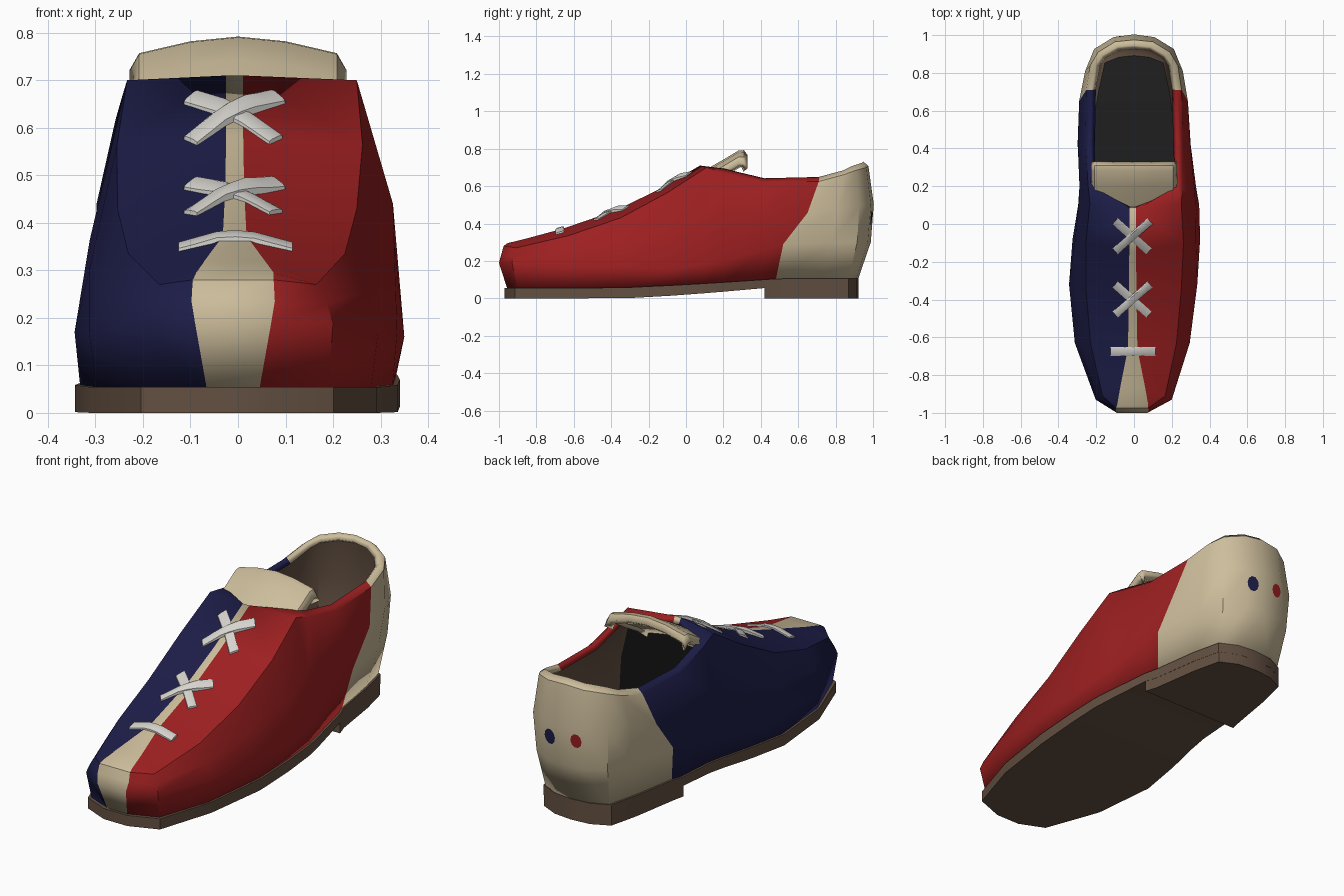
import bpy, bmesh, math
from mathutils import Vector as V
from mathutils.bvhtree import BVHTree

if "Cube" in bpy.data.objects:
    bpy.data.objects.remove(bpy.data.objects["Cube"])


def mat(name, r, g, b):
    m = bpy.data.materials.new(name)
    m.diffuse_color = (r, g, b, 1)
    m.use_nodes = True
    m.node_tree.nodes["Principled BSDF"].inputs["Base Color"].default_value = m.diffuse_color
    return m


RED = mat("red leather", .34, .014, .015)
BLUE = mat("navy leather", .013, .013, .07)
BEIGE = mat("beige leather", .61, .51, .33)
BROWN = mat("brown sole", .125, .08, .054)
BLACK = mat("black lining", .014, .014, .014)
WHITE = mat("white lace", .68, .66, .62)


def finish(bm, name, mats, angle=35):
    bmesh.ops.recalc_face_normals(bm, faces=bm.faces)
    me = bpy.data.meshes.new(name)
    bm.to_mesh(me)
    bm.free()
    ob = bpy.data.objects.new(name, me)
    bpy.context.collection.objects.link(ob)
    for m in mats:
        me.materials.append(m)
    bpy.ops.object.select_all(action='DESELECT')
    ob.select_set(True)
    bpy.context.view_layer.objects.active = ob
    bpy.ops.object.shade_smooth_by_angle(angle=math.radians(angle))
    return ob


def clamp(t):
    return max(0, min(1, t))


def bump(y, c, w):
    return math.exp(-((y - c) / w) ** 2)


def sole_top(y):
    return .05 + .052 * clamp((y + .45) / .95) ** 1.3


def sole_low(y):
    return .055 * clamp((y + .35) / .77) ** 1.3


# Right-hand columns from toe to throat: base xy, widest xyz, shoulder xyz, stripe edge xyz
FRONT = [
    (.055, -.955, .08, -1.0, .19, .085, -.975, .28, .082, -.955, .295),
    (.19, -.90, .20, -.93, .19, .165, -.91, .27, .065, -.86, .318),
    (.28, -.63, .295, -.63, .17, .225, -.63, .335, .025, -.66, .372),
    (.325, -.30, .335, -.32, .17, .25, -.35, .43, .02, -.38, .468),
    (.33, -.08, .35, -.08, .16, .262, -.10, .565, .018, -.15, .58),
    (.325, .10, .345, .10, .18, .25, .11, .70, .018, .075, .71),
]
# Columns round the opening to the heel: base xy, widest xyz, rim xyz, optional bow of the seam
BACK = [
    (.31, .20, .328, .20, .20, .258, .20, .67),
    (.27, .42, .30, .42, .26, .258, .42, .618),
    (.25, .48, .282, .52, .29, .252, .71, .625, .035),
    (.215, .72, .245, .78, .30, .232, .84, .66),
    (.18, .87, .20, .915, .30, .19, .91, .685),
    (.09, .91, .102, .972, .30, .10, .965, .70),
    (0, .92, 0, .988, .30, 0, .975, .708),
]


def column(c, side):
    def skew(x, y, k=1):
        if side > 0:
            return x
        d = .02 * bump(y, -.55, .3) - .05 * bump(y, .12, .25) + .014 * bump(y, .5, .15)
        return -(x + d * k * min(1, x / .3))
    B = V((skew(c[0], c[1]), c[1], sole_top(c[1])))
    W = V((skew(c[2], c[3]), c[3], c[4]))
    S = V((skew(c[5], c[6], .4), c[6], c[7]))
    d = V((W.x, max(0, W.y - .8) * 1.5, 0)).normalized()
    N = (W + S) / 2 + d * .055 * (S.z - W.z)
    if len(c) == 9:
        N.y += c[8]
    if len(c) > 9:
        T = V((side * c[8] - .007, c[9], c[10]))
    else:
        T = S - d * .028 + V((0, 0, .024))
    return [B, W, N, S, T]


cols = FRONT + BACK
right = [column(c, 1) for c in cols]
left = [column(c, -1) for c in cols]
for c in (right[0], left[0]):
    for p in c[:4]:
        p.x -= .01

# Upper: two side panels, heel cap and centre stripe
# slots 0-2 get a black lining, 3-5 a brown lining, 6-8 keep their colour inside the rim
bm = bmesh.new()
rv = [[bm.verts.new(p) for p in c] for c in right]
lv = [[bm.verts.new(p) for p in c] for c in left[:-1]] + [rv[-1]]
for vs, m in ((rv, 0), (lv, 1)):
    for i in range(len(vs) - 1):
        for k in range(4):
            f = bm.faces.new((vs[i][k], vs[i + 1][k], vs[i + 1][k + 1], vs[i][k + 1]))
            f.material_index = (2 if i >= 8 else m) + (0 if i < 5 else 6 if k == 3 else 3)
for k in range(4):
    bm.faces.new((lv[0][k], rv[0][k], rv[0][k + 1], lv[0][k + 1])).material_index = 2
for i in range(5):
    bm.faces.new((lv[i][4], rv[i][4], rv[i + 1][4], lv[i + 1][4])).material_index = 2
bmesh.ops.recalc_face_normals(bm, faces=bm.faces)
tree = BVHTree.FromBMesh(bm)
outer = [RED, BLUE, BEIGE]
upper = finish(bm, "upper", outer * 3 + [BLACK] * 3 + [BROWN] * 3 + outer, 37)
mod = upper.modifiers.new("thickness", 'SOLIDIFY')
mod.thickness = .035
mod.offset = -1
mod.material_offset = 9


# Slabs that follow the footprint
def slab(name, first, grow, top, low, m):
    bm = bmesh.new()
    rows = []
    for i in range(first, len(cols)):
        row = []
        for p, s in ((left[i][0], -1), (right[i][0], 1)):
            x = p.x + s * grow if i < len(cols) - 1 else 0
            y = p.y + (grow * -1.3 if i < 2 else grow * .3 if i > 10 else 0)
            row += [bm.verts.new((x, y, top(y))), bm.verts.new((x, y, low(y)))]
        rows.append(row)
    for a, b in zip(rows, rows[1:]):
        for j, k in ((0, 2), (2, 3), (3, 1), (1, 0)):
            bm.faces.new((a[j], a[k], b[k], b[j]))
    bm.faces.new([rows[0][j] for j in (0, 2, 3, 1)])
    bmesh.ops.remove_doubles(bm, verts=bm.verts, dist=.0005)
    return finish(bm, name, [m], 30)


slab("sole", 0, .011, lambda y: sole_top(y) + .004, sole_low, BROWN)
slab("heel_block", 7, .010, lambda y: sole_top(y) - .004, lambda y: 0, BROWN)
slab("insole", 0, -.004, lambda y: sole_top(y) + .025, lambda y: sole_top(y) + .001, BLACK)

# Tongue: arched strip with a blunt end
bm = bmesh.new()
prof = [(.02, .625), (.10, .685), (.20, .742), (.28, .79), (.31, .792), (.33, .765)]
xs = [-.228, -.208, -.10, 0, .10, .208, .228]
drop = [.07, .035, .01, 0, .01, .035, .07]
grid = [[bm.verts.new((x, y, z - d)) for x, d in zip(xs, drop)] for y, z in prof]
for a, b in zip(grid, grid[1:]):
    for j in range(len(xs) - 1):
        bm.faces.new((a[j], a[j + 1], b[j + 1], b[j]))
tongue = finish(bm, "tongue", [BEIGE], 40)
mod = tongue.modifiers.new("thickness", 'SOLIDIFY')
mod.thickness = .042
mod.offset = -1


# Laces: flat straps laid over the upper
def lace(name, a, b, lift, width=.042):
    a, b = V(a), V(b)
    side = V((a.y - b.y, b.x - a.x)).normalized() * width / 2
    bm = bmesh.new()
    rings = []
    for i in range(7):
        t = i / 6
        c = a.lerp(b, t)
        h = .009 + lift * min(1, 3 * min(t, 1 - t))
        ring = []
        for k, dz in ((-1, -.006), (-1, h * .7), (-.6, h), (.6, h), (1, h * .7), (1, -.006)):
            p = c + side * k
            hit = tree.ray_cast(V((p.x, p.y, 2)), V((0, 0, -1)))[0]
            ring.append(bm.verts.new((p.x, p.y, hit.z + dz)))
        rings.append(ring)
    for p, q in zip(rings, rings[1:]):
        for k in range(6):
            bm.faces.new((p[k], p[(k + 1) % 6], q[(k + 1) % 6], q[k]))
    bm.faces.new(rings[0])
    bm.faces.new(rings[-1])
    finish(bm, name, [WHITE], 30)


for n, y in (("upper", -.065), ("middle", -.40)):
    lace(n + "_lace_under", (-.10, y + .08), (.08, y - .08), .002)
    lace(n + "_lace_over", (-.10, y - .08), (.085, y + .08), .011)
lace("front_lace", (-.125, -.675), (.115, -.675), .004, .046)


# Small coloured spots on the back of the heel
def spot(name, x, z, r, m):
    bm = bmesh.new()
    ring = []
    for i in range(10):
        a = math.tau * i / 10
        px, pz = x + r * .8 * math.cos(a), z + r * math.sin(a)
        hit, nor = tree.ray_cast(V((px, 2, pz)), V((0, -1, 0)))[:2]
        ring.append(bm.verts.new(hit + nor * .003))
    mid = tree.ray_cast(V((x, 2, z)), V((0, -1, 0)))[0]
    c = bm.verts.new(mid + V((0, .004, 0)))
    for i in range(10):
        bm.faces.new((ring[i], ring[(i + 1) % 10], c))
    ob = finish(bm, name, [m], 60)
    if ob.data.polygons[0].normal.y < 0:
        ob.data.flip_normals()


spot("blue_heel_spot", .072, .43, .04, BLUE)
spot("red_heel_spot", -.075, .445, .036, RED)
